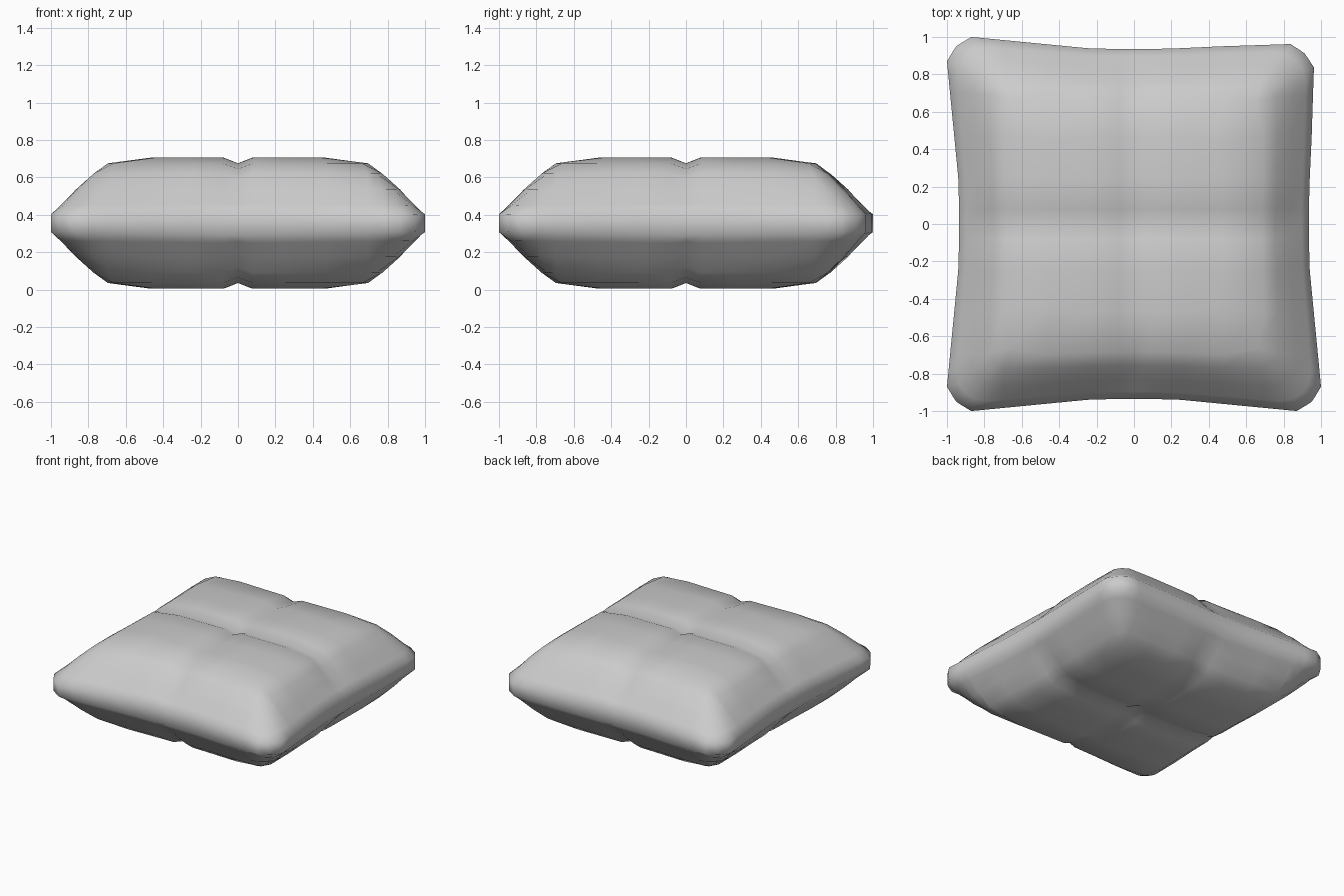
import bpy, bmesh

if "Cube" in bpy.data.objects:
    bpy.data.objects.remove(bpy.data.objects["Cube"])

MID = 0.355                                   # height of the side seam
LEVELS = [0, 0.08, 0.25, 0.47, 0.70, 0.78, 0.87, 0.95, 1.0]
HEIGHTS = [0.35, 0.35, 0.35, 0.35, 0.32, 0.265, 0.18, 0.095, 0.045]
LINES = [-a for a in reversed(LEVELS[1:])] + LEVELS
N = len(LINES)


def ramp(t, a, b):
    t = min(max((t - a) / (b - a), 0), 1)
    return t


def point(u, v, side):
    d = max(abs(u), abs(v))
    q = min(abs(u), abs(v)) / d if d else 0
    # Rounded corners, inward-bowed edges
    f = 1 - 0.05 * ramp(q, 0.87, 1)
    bow = 0.065 * (1 - ramp(q, 0.2, 0.87)) * d ** 3
    x = u * f * (1 - (bow if abs(u) >= abs(v) else 0))
    y = v * f * (1 - (bow if abs(v) >= abs(u) else 0))
    # One corner is pulled in slightly
    if u > 0 and v > 0:
        pull = 0.038 * ramp(q, 0.3, 0.87) * d ** 3
        x -= pull * u
        y -= pull * v
    # Crossed shallow creases
    h = HEIGHTS[LEVELS.index(d)]
    depth = 0.03 * ((u == 0) + (v == 0)) * ramp(1 - d, 0.0, 0.2)
    # Sides are fuller away from the corners
    h += 0.02 * ramp(d, 0.87, 1) * (1 - q)
    return x, y, MID + side * (h - depth)


# Pillow: two puffed panels joined by a narrow side band
bm = bmesh.new()
panels = []
for side in (1, -1):
    g = [[bm.verts.new(point(u, v, side)) for v in LINES] for u in LINES]
    panels.append(g)
    for i in range(N - 1):
        for j in range(N - 1):
            bm.faces.new((g[i][j], g[i + 1][j], g[i + 1][j + 1], g[i][j + 1]))

rim = ([(i, 0) for i in range(N - 1)] + [(N - 1, j) for j in range(N - 1)]
       + [(i, N - 1) for i in range(N - 1, 0, -1)]
       + [(0, j) for j in range(N - 1, 0, -1)])
top, bottom = panels
for k, (i, j) in enumerate(rim):
    a, b = rim[(k + 1) % len(rim)]
    bm.faces.new((top[i][j], bottom[i][j], bottom[a][b], top[a][b]))

bmesh.ops.recalc_face_normals(bm, faces=bm.faces)
for f in bm.faces:
    f.smooth = True
mesh = bpy.data.meshes.new("pillow")
bm.to_mesh(mesh)
bm.free()
pillow = bpy.data.objects.new("pillow", mesh)
bpy.context.collection.objects.link(pillow)
